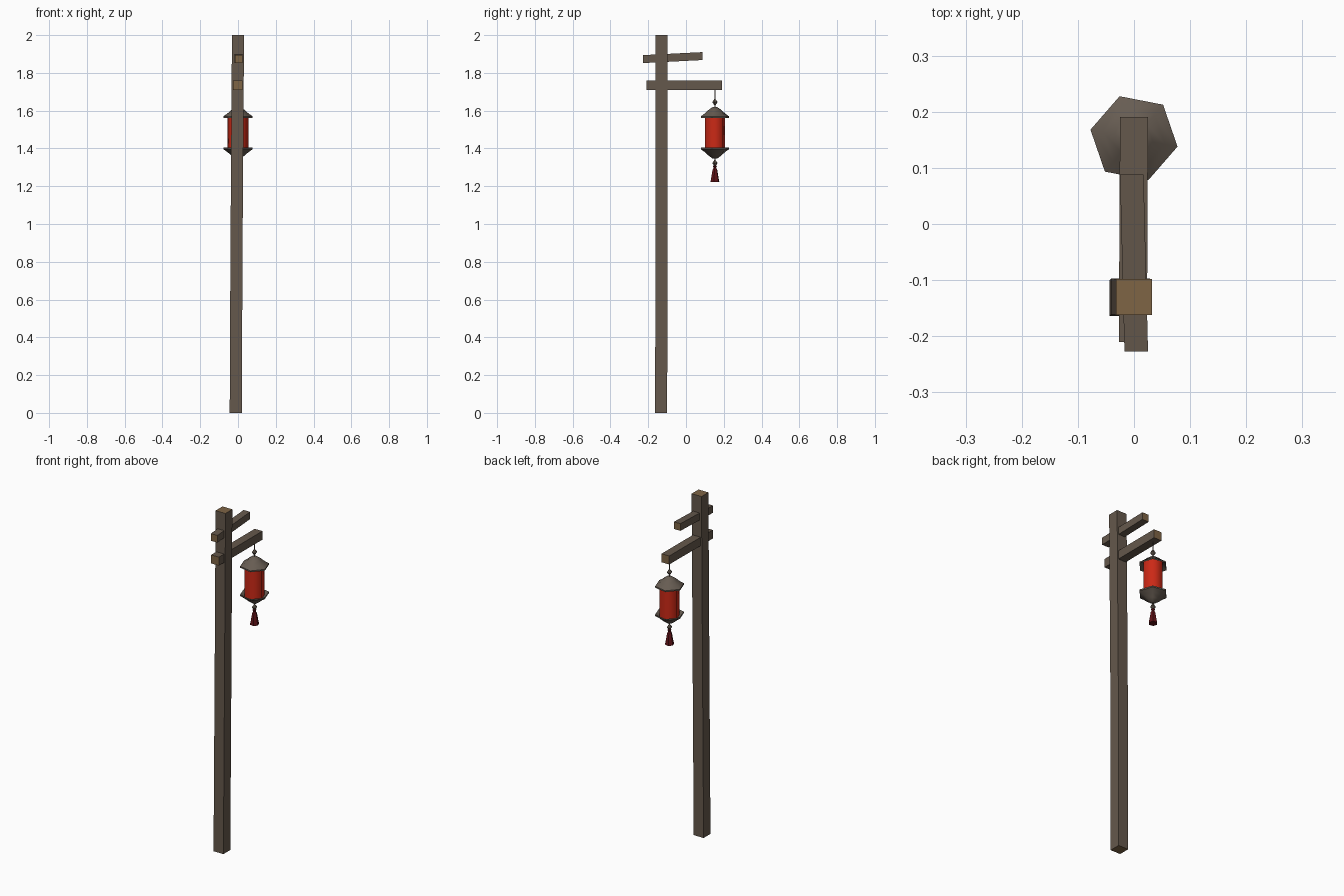
import bpy, bmesh, math
from mathutils import Vector

if "Cube" in bpy.data.objects:
    bpy.data.objects.remove(bpy.data.objects["Cube"])


def mat(name, rgb):
    m = bpy.data.materials.new(name)
    m.diffuse_color = (*rgb, 1)
    m.use_nodes = True
    m.node_tree.nodes["Principled BSDF"].inputs["Base Color"].default_value = m.diffuse_color
    return m


WOOD = mat("weathered wood", (0.130, 0.098, 0.072))
CUT = mat("cut wood ends", (0.21, 0.128, 0.06))
METAL = mat("lantern cap grey brown", (0.135, 0.108, 0.085))
RED = mat("red paper", (0.60, 0.022, 0.008))
TASSEL = mat("dark red tassel", (0.11, 0.006, 0.008))


def finish(name, bm, mats):
    bmesh.ops.recalc_face_normals(bm, faces=bm.faces)
    me = bpy.data.meshes.new(name)
    bm.to_mesh(me)
    bm.free()
    for m in mats:
        me.materials.append(m)
    ob = bpy.data.objects.new(name, me)
    bpy.context.collection.objects.link(ob)
    return ob


def beam(name, centres, width, u, v):
    """Square timber through the centres, with lighter cut ends."""
    u, v, h = Vector(u), Vector(v), width / 2
    bm = bmesh.new()
    rings = [[bm.verts.new(Vector(c) + u * a * h + v * b * h)
              for a, b in ((-1, -1), (1, -1), (1, 1), (-1, 1))] for c in centres]
    for r, s in zip(rings, rings[1:]):
        for i in range(4):
            j = (i + 1) % 4
            bm.faces.new((r[i], r[j], s[j], s[i]))
    for r in (rings[0], rings[-1]):
        bm.faces.new(r).material_index = 1
    return finish(name, bm, [WOOD, CUT])


def lathe(name, profile, material, sides=6, smooth=50):
    """Few-sided turned part around the lantern axis; profile is (radius, z)."""
    bm = bmesh.new()
    rings = []
    for r, z in profile:
        ang = [math.radians(-11) + math.tau * i / sides for i in range(sides)]
        rings.append([bm.verts.new((r * math.cos(a), 0.153 + r * math.sin(a), z)) for a in ang])
    for r, s in zip(rings, rings[1:]):
        for i in range(sides):
            j = (i + 1) % sides
            bm.faces.new((r[i], r[j], s[j], s[i]))
    bm.faces.new(rings[0])
    bm.faces.new(rings[-1])
    ob = finish(name, bm, [material])
    for o in bpy.context.selected_objects:
        o.select_set(False)
    ob.select_set(True)
    bpy.context.view_layer.objects.active = ob
    bpy.ops.object.shade_smooth_by_angle(angle=math.radians(smooth))
    return ob


# Timber post and two cross arms
X, Y, Z = (1, 0, 0), (0, 1, 0), (0, 0, 1)
beam("post", [(-0.012, -0.132, 0), (-0.008, -0.129, 0.87), (0, -0.130, 2)], 0.064, X, Y)
beam("lower_arm", [(-0.002, -0.21, 1.735), (0, 0.191, 1.735)], 0.05, X, Z)
beam("upper_arm", [(0.004, -0.227, 1.873), (-0.004, 0.088, 1.889)], 0.042, X, Z)

# Lantern body and mirrored hollow caps
lathe("lantern_body", [(0.056, 1.39), (0.056, 1.58)], RED, smooth=70)
cap = [(0.05, 1.58), (0.079, 1.562), (0.079, 1.570), (0.056, 1.586), (0.034, 1.605), (0.012, 1.620)]
lathe("top_cap", cap, METAL)
lathe("bottom_cap", [(r, 2 * 1.483 - z) for r, z in cap], METAL)

# Cord, beads and tassel
lathe("hanging_cord", [(0.003, 1.33), (0.003, 1.715)], METAL)
for name, z in (("top_bead", 1.645), ("bottom_bead", 1.322)):
    lathe(name, [(0.003, z - 0.017), (0.015, z), (0.003, z + 0.017)], METAL)
lathe("tassel", [(0.025, 1.222), (0.021, 1.242), (0.013, 1.288), (0.007, 1.298),
                 (0.011, 1.306), (0.004, 1.314)], TASSEL)
